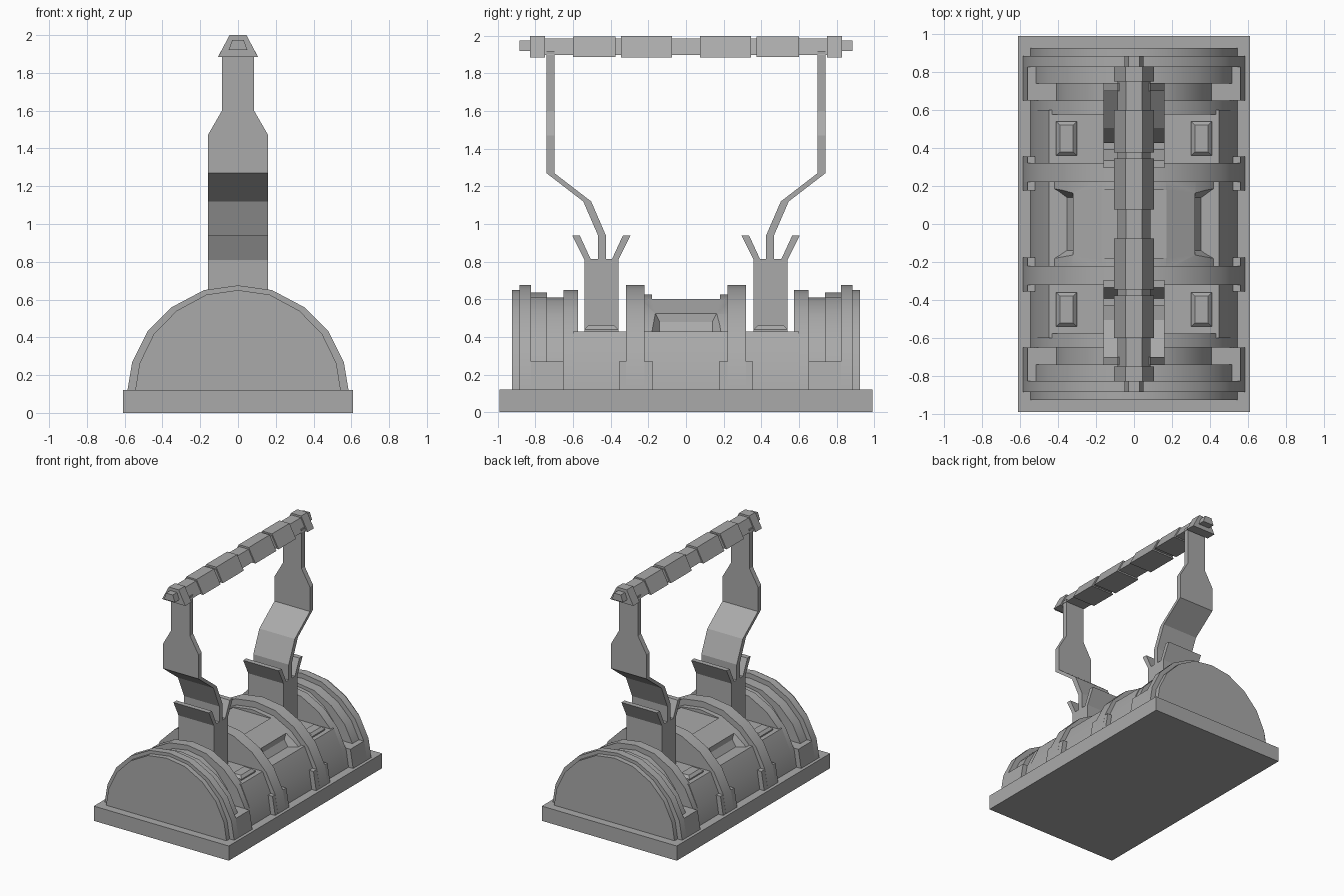
import bpy, bmesh, math

cube = bpy.data.objects.get("Cube")
if cube:
    bpy.data.objects.remove(cube)

grey = bpy.data.materials.new("plain_grey")
grey.use_nodes = True
COLOUR = (0.4, 0.4, 0.4, 1)
grey.diffuse_color = COLOUR
grey.node_tree.nodes["Principled BSDF"].inputs["Base Color"].default_value = COLOUR


def finish(bm, name, smooth=False):
    bmesh.ops.recalc_face_normals(bm, faces=bm.faces)
    me = bpy.data.meshes.new(name)
    bm.to_mesh(me)
    bm.free()
    me.materials.append(grey)
    ob = bpy.data.objects.new(name, me)
    bpy.context.collection.objects.link(ob)
    if smooth:
        bpy.ops.object.select_all(action='DESELECT')
        ob.select_set(True)
        bpy.context.view_layer.objects.active = ob
        bpy.ops.object.shade_smooth_by_angle(angle=math.radians(30))
    return ob


def loft(name, loop_a, loop_b, smooth=False):
    """Closed solid between two loops of equal length."""
    bm = bmesh.new()
    a = [bm.verts.new(p) for p in loop_a]
    b = [bm.verts.new(p) for p in loop_b]
    bm.faces.new(a)
    bm.faces.new(b[::-1])
    for i in range(len(a)):
        j = (i + 1) % len(a)
        bm.faces.new((a[i], b[i], b[j], a[j]))
    return finish(bm, name, smooth)


def box(name, x0, x1, y0, y1, z0, z1, inset=0):
    def ring(z, d):
        return [(x0 + d, y0 + d, z), (x1 - d, y0 + d, z),
                (x1 - d, y1 - d, z), (x0 + d, y1 - d, z)]
    return loft(name, ring(z0, 0), ring(z1, inset))


# Half arch profile from foot to crown, mirrored into a full arch
ARCH = [(0.585, 0.12), (0.56, 0.27), (0.48, 0.43), (0.35, 0.56), (0.18, 0.65), (0, 0.675)]


def barrel(name, y0, y1, sx=1.0, top=0.675, keep=6):
    """Arch slice along y; a lower keep cuts it off flat."""
    sz = (top - 0.12) / 0.555
    half = [(x * sx, 0.12 + (z - 0.12) * sz) for x, z in ARCH[:keep]]
    pts = half + [(-x, z) for x, z in reversed(half) if x > 0]
    return loft(name, [(x, y0, z) for x, z in pts], [(x, y1, z) for x, z in pts], True)


def cut(target, cutter):
    cutter.hide_render = True
    cutter.hide_set(True)
    mod = target.modifiers.new("cut", 'BOOLEAN')
    mod.operation = 'DIFFERENCE'
    mod.solver = 'EXACT'
    mod.object = cutter


# Base slab and the low core under the clamps
box("base_slab", -0.61, 0.61, -0.99, 0.99, 0, 0.12)
barrel("low_core", -0.6, 0.6, 0.93, keep=3)

# Centre barrel with a flat roof panel and bevelled side windows
centre = barrel("centre_barrel", -0.24, 0.24, 0.93, 0.625)
cut(centre, box("roof_cutter", -0.17, 0.17, -0.18, 0.18, 0.596, 0.8))
for s in (-1, 1):
    def window(xa, za, xb, zb, w):
        return [(s * xa, -w, za), (s * xa, w, za), (s * xb, w, zb), (s * xb, -w, zb)]
    cut(centre, loft("window_cutter", window(0.46, 0.27, 0.32, 0.48, 0.14),
                     window(0.58, 0.27, 0.32, 0.62, 0.21)))


def strap(name, s):
    """Bent handle support: side path with a width at each station."""
    path = [(0.447, 0.8, 0.16), (0.447, 0.94, 0.16), (0.525, 1.12, 0.16), (0.72, 1.27, 0.16),
            (0.72, 1.47, 0.16), (0.72, 1.6, 0.085), (0.72, 1.92, 0.085)]
    bm = bmesh.new()
    rings = []
    for y, z, w in path:
        rings.append([bm.verts.new((sx * w, s * (y + dy), z))
                      for sx, dy in ((-1, -0.021), (1, -0.021), (1, 0.021), (-1, 0.021))])
    for a, b in zip(rings, rings[1:]):
        for i in range(4):
            j = (i + 1) % 4
            bm.faces.new((a[i], a[j], b[j], b[i]))
    bm.faces.new(rings[0])
    bm.faces.new(rings[-1])
    finish(bm, name)


def bar(name, y0, y1, low, high, wl, wh):
    pts = [(-wl, low), (wl, low), (wh, high), (-wh, high)]
    loft(name, [(x, y0, z) for x, z in pts], [(x, y1, z) for x, z in pts])


# Everything that repeats at the front and the back
for s, side in ((-1, "front"), (1, "back")):
    def span(a, b):
        return sorted((s * a, s * b))

    # Arched bands of the barrel
    barrel(side + "_end_cap", *span(0.88, 0.925), 0.93, 0.65)
    barrel(side + "_outer_rim", *span(0.825, 0.885))
    barrel(side + "_stepped_band", *span(0.74, 0.825), 0.93, 0.635)
    barrel(side + "_sunken_band", *span(0.65, 0.74), 0.74, 0.61)
    barrel(side + "_shoulder", *span(0.575, 0.65), 0.93, 0.65)
    barrel(side + "_inner_rim", *span(0.22, 0.32))
    # Rim feet
    barrel(side + "_outer_foot", *span(0.65, 0.83), keep=2)
    barrel(side + "_inner_foot", *span(0.175, 0.355), 0.999, keep=2).name = side + "_inner_foot"

    # Pads on the flat shelf
    for x0 in (-0.41, 0.30):
        box(side + "_pad", x0, x0 + 0.11, *span(0.36, 0.54), 0.42, 0.44)
        box(side + "_pad_top", x0, x0 + 0.11, *span(0.36, 0.54), 0.44, 0.46, 0.02)

    # Clamp post with flared lips, and the handle support
    box(side + "_post", -0.16, 0.16, *span(0.36, 0.54), 0.42, 0.815)
    for d in (-1, 1):
        lip = [(0.09, 0.81), (0.155, 0.94), (0.115, 0.94), (0.055, 0.81)]
        lip = [(s * 0.45 + d * y, z) for y, z in lip]
        loft(side + "_lip", [(-0.16, y, z) for y, z in lip], [(0.16, y, z) for y, z in lip])
    strap(side + "_support", s)

    # Grip sections
    bar(side + "_grip_tip", *span(0.82, 0.885), 1.92, 1.975, 0.05, 0.03)
    bar(side + "_grip_collar", *span(0.75, 0.83), 1.885, 2.0, 0.105, 0.045)
    bar(side + "_outer_grip", *span(0.6, 0.375), 1.887, 1.997, 0.105, 0.045)
    bar(side + "_inner_grip", *span(0.345, 0.075), 1.885, 2.0, 0.105, 0.045)

# Core bar joining the grip sections
bar("grip_core", -0.76, 0.76, 1.897, 1.985, 0.088, 0.042)
